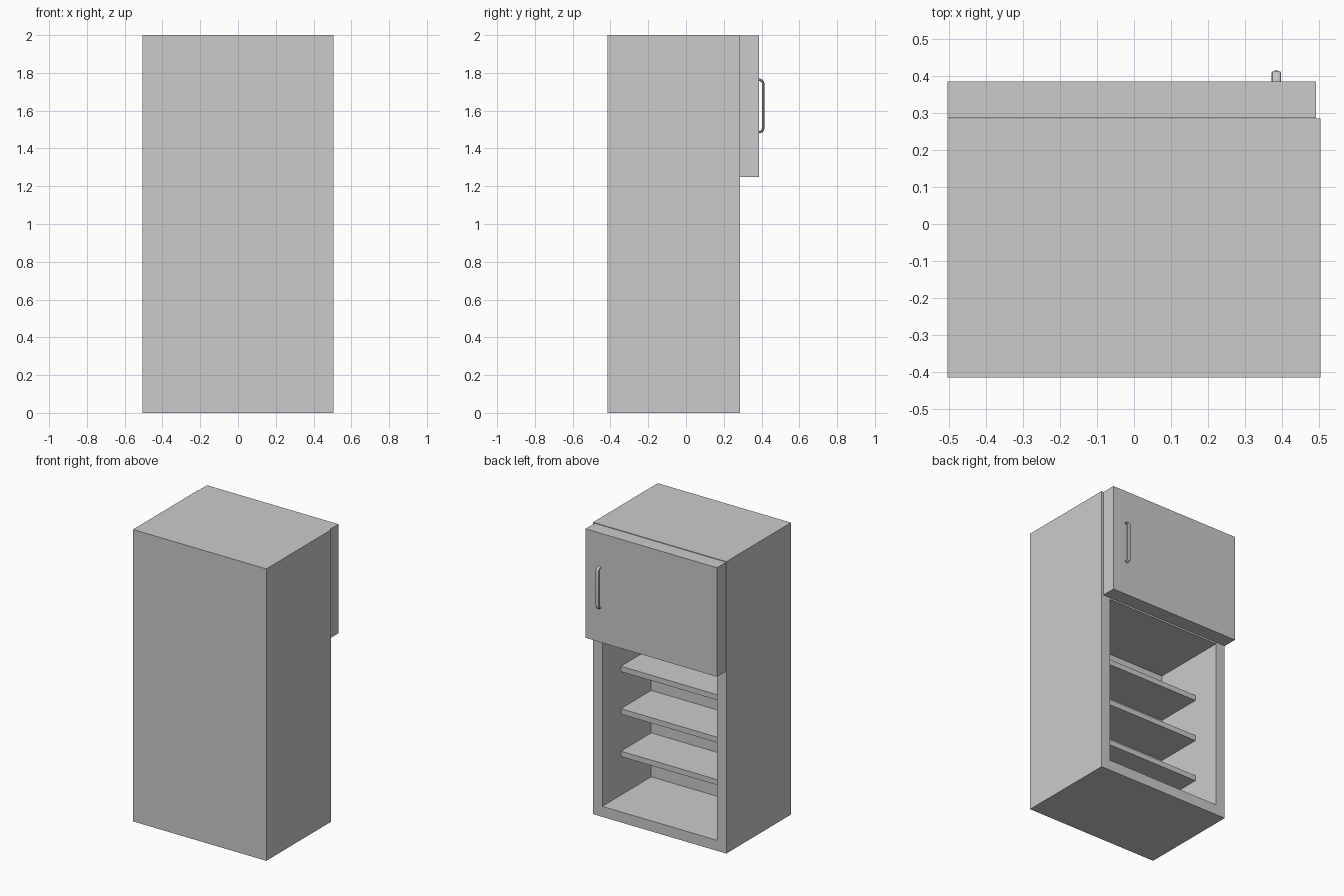
import bpy
import math

if "Cube" in bpy.data.objects:
    bpy.data.objects.remove(bpy.data.objects["Cube"])


def box(name, x, y, z):
    """Axis-aligned box from (min, max) ranges."""
    centre = [(a + b) / 2 for a, b in (x, y, z)]
    bpy.ops.mesh.primitive_cube_add(size=1, location=centre)
    ob = bpy.context.object
    ob.name = name
    ob.scale = [b - a for a, b in (x, y, z)]
    bpy.ops.object.transform_apply(location=False, rotation=False, scale=True)
    return ob


def carve(target, cutter):
    """Subtract the cutter from the target and delete the cutter."""
    mod = target.modifiers.new("carve", "BOOLEAN")
    mod.operation = "DIFFERENCE"
    mod.solver = "EXACT"
    mod.object = cutter
    bpy.context.view_layer.objects.active = target
    bpy.ops.object.modifier_apply(modifier=mod.name)
    bpy.data.objects.remove(cutter)


W, BACK, FRONT = 0.505, -0.415, 0.285     # cabinet half width, depth range
IN_W, IN_BACK = 0.435, -0.245             # interior half width, inner wall

# Cabinet with the open lower compartment and the upper one behind the door
cabinet = box("cabinet", (-W, W), (BACK, FRONT), (0, 2))
for z in ((0.072, 1.24), (1.31, 1.93)):
    carve(cabinet, box("cutter", (-IN_W, IN_W), (IN_BACK, FRONT + 0.1), z))

# Shelves
for i, top in enumerate((0.373, 0.664, 0.955)):
    box(f"shelf_{i + 1}", (-IN_W, IN_W), (IN_BACK, 0.083), (top - 0.037, top))

# Upper door
box("upper_door", (-W, 0.492), (0.287, 0.386), (1.25, 1.997))

# Handle: a bowed rod with rounded corners, wider than it is thick
r, corner = 0.007, 0.02
y_out, y_in, z_low, z_high = 0.408, 0.382, 1.487, 1.763
arc = [math.radians(a) for a in range(0, 91, 15)]
lower = [(y_out - corner + corner * math.sin(a),
          z_low + corner - corner * math.cos(a)) for a in arc]
upper = [(y, z_low + z_high - z) for y, z in reversed(lower)]
path = [(y_in, z_low)] + lower + upper + [(y_in, z_high)]

curve = bpy.data.curves.new("door_handle", "CURVE")
curve.dimensions = "3D"
curve.bevel_depth = r
curve.bevel_resolution = 3
curve.use_fill_caps = True
spline = curve.splines.new("POLY")
spline.points.add(len(path) - 1)
for p, (y, z) in zip(spline.points, path):
    p.co = (0, y, z, 1)
handle = bpy.data.objects.new("door_handle", curve)
bpy.context.collection.objects.link(handle)
handle.location.x = 0.385
handle.scale.x = 1.9
bpy.ops.object.select_all(action="DESELECT")
handle.select_set(True)
bpy.context.view_layer.objects.active = handle
bpy.ops.object.convert(target="MESH")
bpy.ops.object.shade_smooth_by_angle()
